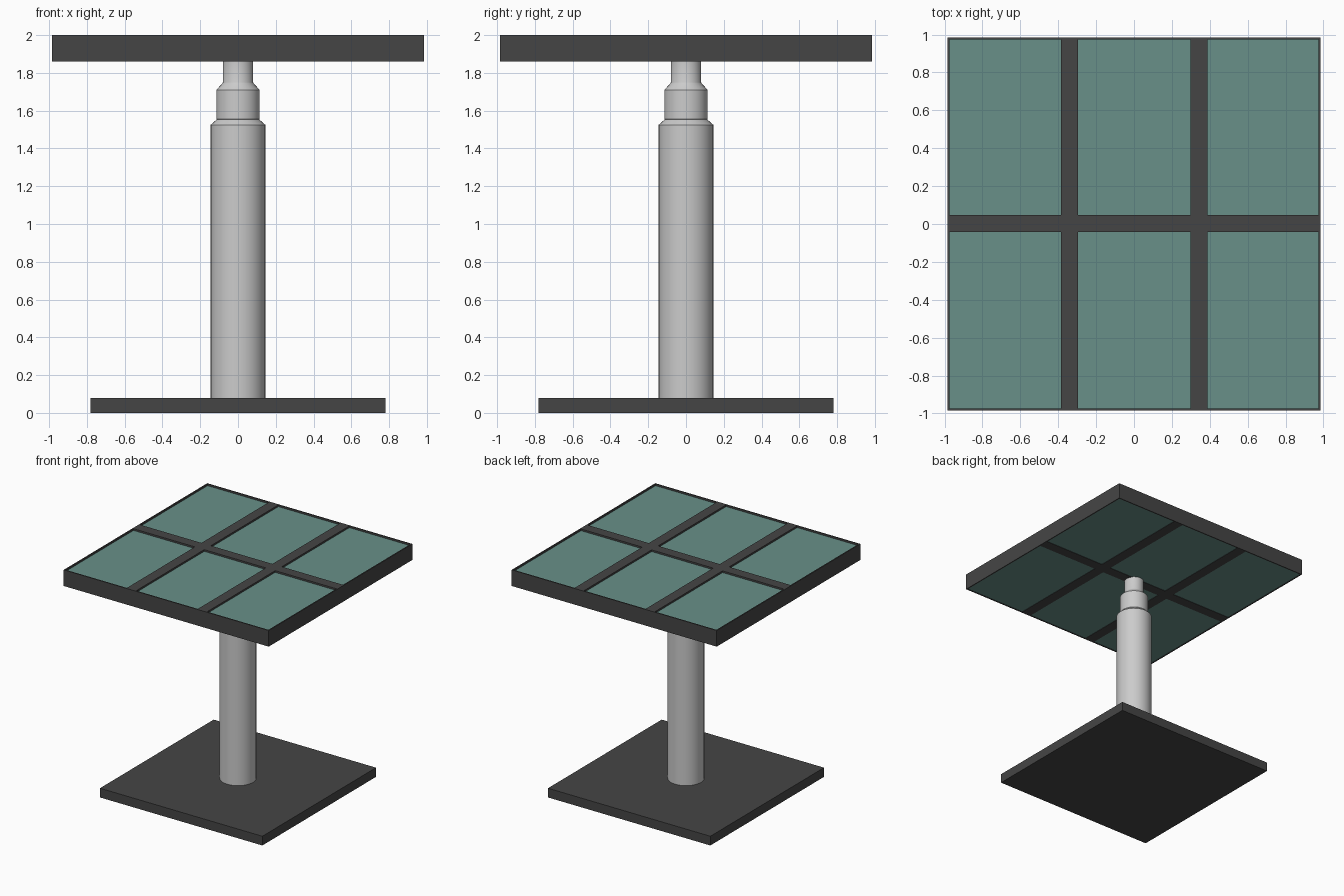
import bpy, bmesh, math

if "Cube" in bpy.data.objects:
    bpy.data.objects.remove(bpy.data.objects["Cube"])


def material(name, rgb):
    m = bpy.data.materials.new(name)
    m.diffuse_color = (*rgb, 1)
    m.use_nodes = True
    m.node_tree.nodes["Principled BSDF"].inputs["Base Color"].default_value = m.diffuse_color
    return m


DARK = material("dark_metal", (0.06, 0.06, 0.06))
GLASS = material("teal_glass", (0.14, 0.28, 0.25))


def add_object(name, bm, mat=None):
    bmesh.ops.recalc_face_normals(bm, faces=bm.faces)
    me = bpy.data.meshes.new(name)
    bm.to_mesh(me)
    bm.free()
    ob = bpy.data.objects.new(name, me)
    bpy.context.collection.objects.link(ob)
    if mat:
        me.materials.append(mat)
    return ob


def box(name, x, y, z, mat):
    bm = bmesh.new()
    bmesh.ops.create_cube(bm, size=1)
    for v in bm.verts:
        v.co = [r[0] if c < 0 else r[1] for r, c in zip((x, y, z), v.co)]
    return add_object(name, bm, mat)


def lathe(name, profile, sides):
    bm = bmesh.new()
    rings = [[bm.verts.new((r * math.cos(a), r * math.sin(a), z))
              for a in (2 * math.pi * i / sides for i in range(sides))]
             for r, z in profile]
    for a, b in zip(rings, rings[1:]):
        for i in range(sides):
            j = (i + 1) % sides
            bm.faces.new((a[i], a[j], b[j], b[i]))
    bm.faces.new(rings[0])
    bm.faces.new(rings[-1])
    return add_object(name, bm)


# Floor plate
box("base_plate", (-0.78, 0.78), (-0.78, 0.78), (0, 0.08), DARK)

# Stepped telescopic column
column = lathe("column", [(0.145, 0.08), (0.145, 1.525), (0.113, 1.553), (0.115, 1.555),
                          (0.115, 1.71), (0.082, 1.745), (0.08, 1.75), (0.08, 1.865)], 32)
bpy.context.view_layer.objects.active = column
column.select_set(True)
bpy.ops.object.shade_smooth_by_angle(angle=math.radians(30))

# Thin outer rim of the top
E, T = 0.985, 0.01
Z0, Z1 = 1.86, 2.0
for name, s in (("left", -1), ("right", 1)):
    box(f"rim_{name}", sorted((s * E, s * (E - T))), (-E, E), (Z0, Z1), DARK)
for name, s in (("front", -1), ("back", 1)):
    box(f"rim_{name}", (T - E, E - T), sorted((s * E, s * (E - T))), (Z0, Z1), DARK)

# Divider bars crossing the top
bars_x = [(-0.385, -0.295), (0.297, 0.387)]
bar_y = (-0.042, 0.048)
for i, bx in enumerate(bars_x):
    box(f"long_bar_{i + 1}", bx, (T - E, E - T), (Z0, Z1), DARK)
cols = [(T - E, bars_x[0][0]), (bars_x[0][1], bars_x[1][0]), (bars_x[1][1], E - T)]
rows = [(T - E, bar_y[0]), (bar_y[1], E - T)]
for i, cx in enumerate(cols):
    box(f"cross_bar_{i + 1}", cx, bar_y, (Z0, Z1), DARK)

# Glass panes, slightly recessed
for i, cx in enumerate(cols):
    for j, ry in enumerate(rows):
        box(f"glass_pane_{i + 1}_{j + 1}", cx, ry, (Z0 + 0.003, Z1 - 0.015), GLASS)
